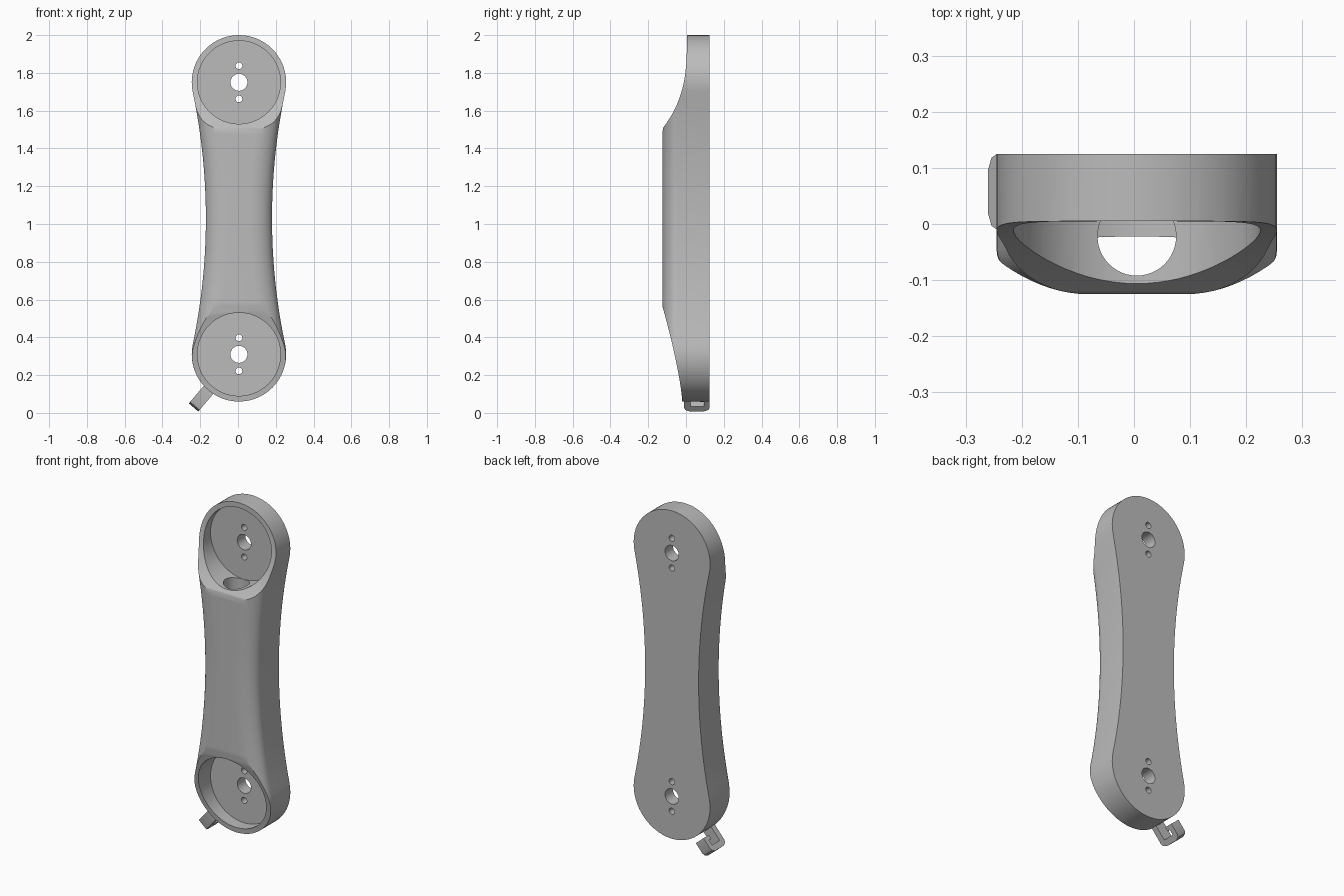
import bpy, bmesh, math
from mathutils import Matrix, Vector

cube = bpy.data.objects.get("Cube")
if cube:
    bpy.data.objects.remove(cube, do_unlink=True)

CX, R = 0.005, 0.25            # arm centre line and end radius
LOW, HIGH = 0.31, 1.75         # joint centres
MID = (LOW + HIGH) / 2
FRONT, BACK = -0.125, 0.125
WAIST, SIDE_R = 0.175, 3.243   # waist half width and concave side radius

grey = bpy.data.materials.new("plain grey")
grey.use_nodes = True
grey.diffuse_color = (0.5, 0.5, 0.5, 1)
grey.node_tree.nodes["Principled BSDF"].inputs["Base Color"].default_value = (0.5, 0.5, 0.5, 1)


def make_object(name, bm):
    bmesh.ops.recalc_face_normals(bm, faces=bm.faces)
    mesh = bpy.data.meshes.new(name)
    bm.to_mesh(mesh)
    bm.free()
    obj = bpy.data.objects.new(name, mesh)
    mesh.materials.append(grey)
    bpy.context.collection.objects.link(obj)
    return obj


def prism(name, points, offset):
    """Extrude a flat polygon along an offset."""
    bm = bmesh.new()
    face = bm.faces.new([bm.verts.new(p) for p in points])
    new = bmesh.ops.extrude_face_region(bm, geom=[face])["geom"]
    bmesh.ops.translate(bm, vec=offset, verts=[v for v in new if isinstance(v, bmesh.types.BMVert)])
    return make_object(name, bm)


def rod(name, x, z, radius, y0, y1, sides):
    """Cylinder along y."""
    ring = [(x + radius * math.cos(2 * math.pi * i / sides), y0,
             z + radius * math.sin(2 * math.pi * i / sides)) for i in range(sides)]
    return prism(name, ring, (0, y1 - y0, 0))


def activate(obj):
    bpy.ops.object.select_all(action='DESELECT')
    obj.select_set(True)
    bpy.context.view_layer.objects.active = obj


def cut(obj, cutter, operation='DIFFERENCE'):
    cutter.hide_render = True
    mod = obj.modifiers.new("cut", 'BOOLEAN')
    mod.operation, mod.object, mod.solver = operation, cutter, 'EXACT'
    activate(obj)
    bpy.ops.object.modifier_apply(modifier=mod.name)
    bpy.data.objects.remove(cutter, do_unlink=True)


# Outline from bottom to top: round end, concave side, round end
join = (HIGH - MID) * SIDE_R / (SIDE_R + R)
tip = math.asin((join - (HIGH - MID)) / R)
upper = []
for i in range(17):
    a = tip + (math.radians(88.5) - tip) * i / 16
    upper.append((R * math.cos(a), HIGH + R * math.sin(a)))
side = []
for i in range(1, 24):
    dz = join * (i / 12 - 1)
    side.append((WAIST + SIDE_R - math.sqrt(SIDE_R ** 2 - dz ** 2), MID + dz))
outline = [(w, 2 * MID - z) for w, z in reversed(upper)] + side + upper


def section(hw, z):
    """Flat back, straight walls, wide rounded front edges."""
    a, b, n = min(0.12, hw * 0.9), 0.08, 12
    right = [(hw, BACK)]
    for i in range(n + 1):
        t = math.pi / 2 * i / n
        right.append((hw - a + a * math.cos(t), FRONT + b - b * math.sin(t)))
    return [(CX + x, y, z) for x, y in right] + [(CX - x, y, z) for x, y in reversed(right)]


# Arm body lofted through the sections
bm = bmesh.new()
rings = [[bm.verts.new(p) for p in section(w, z)] for w, z in outline]
for r0, r1 in zip(rings, rings[1:]):
    for i in range(len(r0)):
        j = (i + 1) % len(r0)
        bm.faces.new((r0[i], r0[j], r1[j], r1[i]))
bm.faces.new(rings[0])
bm.faces.new(rings[-1])
arm = make_object("arm_body", bm)

# Side profile thins the front towards both ends
low_curve = [(0.06 + 0.515 * i / 16) for i in range(17)]
high_curve = [(1.485 + 0.515 * i / 20) for i in range(21)]
profile = [(-0.02 - 0.264 * (z - 0.06) ** 1.35, z) for z in low_curve]
profile += [(max(FRONT, 0.005 - 1.07 * (2 - z) ** 3), z) for z in high_curve]
profile = [(0.3, 0), (profile[0][0], 0)] + profile + [(0.005, 2.1), (0.3, 2.1)]
cut(arm, prism("profile_cutter", [(-0.5, y, z) for y, z in profile], (1, 0, 0)), 'INTERSECT')

# Joint pockets with axle and screw holes
for z in (LOW, HIGH):
    cut(arm, rod("pocket_cutter", CX, z, 0.22, -0.4, 0.05, 72))
    cut(arm, rod("axle_cutter", CX, z, 0.045, -0.4, 0.3, 36))
    for dz in (-0.0875, 0.0875):
        cut(arm, rod("screw_cutter", CX, z + dz, 0.018, -0.4, 0.3, 20))

# Cable bore between the pockets
bore = rod("bore_cutter", 0, 0, 0.07, 0.4, 1.66, 48)
bore.data.transform(Matrix.Translation((CX, -0.022, 0)) @ Matrix.Rotation(math.pi / 2, 4, 'X'))
cut(arm, bore)

# Cable hook: profile in radial distance and depth, open behind
hook_shape = [(0.235, -0.01), (0.345, -0.01), (0.36, -0.003), (0.37, 0.02), (0.37, 0.095),
              (0.36, 0.118), (0.345, 0.125), (0.28, 0.125), (0.28, 0.075), (0.305, 0.075),
              (0.305, 0.095), (0.335, 0.095), (0.335, 0.025), (0.235, 0.025)]
out = Vector((-0.65, 0, -0.76)).normalized()
across = Vector((-out.z, 0, out.x))
start = Vector((CX, 0, LOW)) - across * 0.033
hook = prism("cable_hook", [start + out * r + Vector((0, y, 0)) for r, y in hook_shape], across * 0.066)

for obj in (arm, hook):
    activate(obj)
    bpy.ops.object.shade_smooth_by_angle(angle=math.radians(28))
